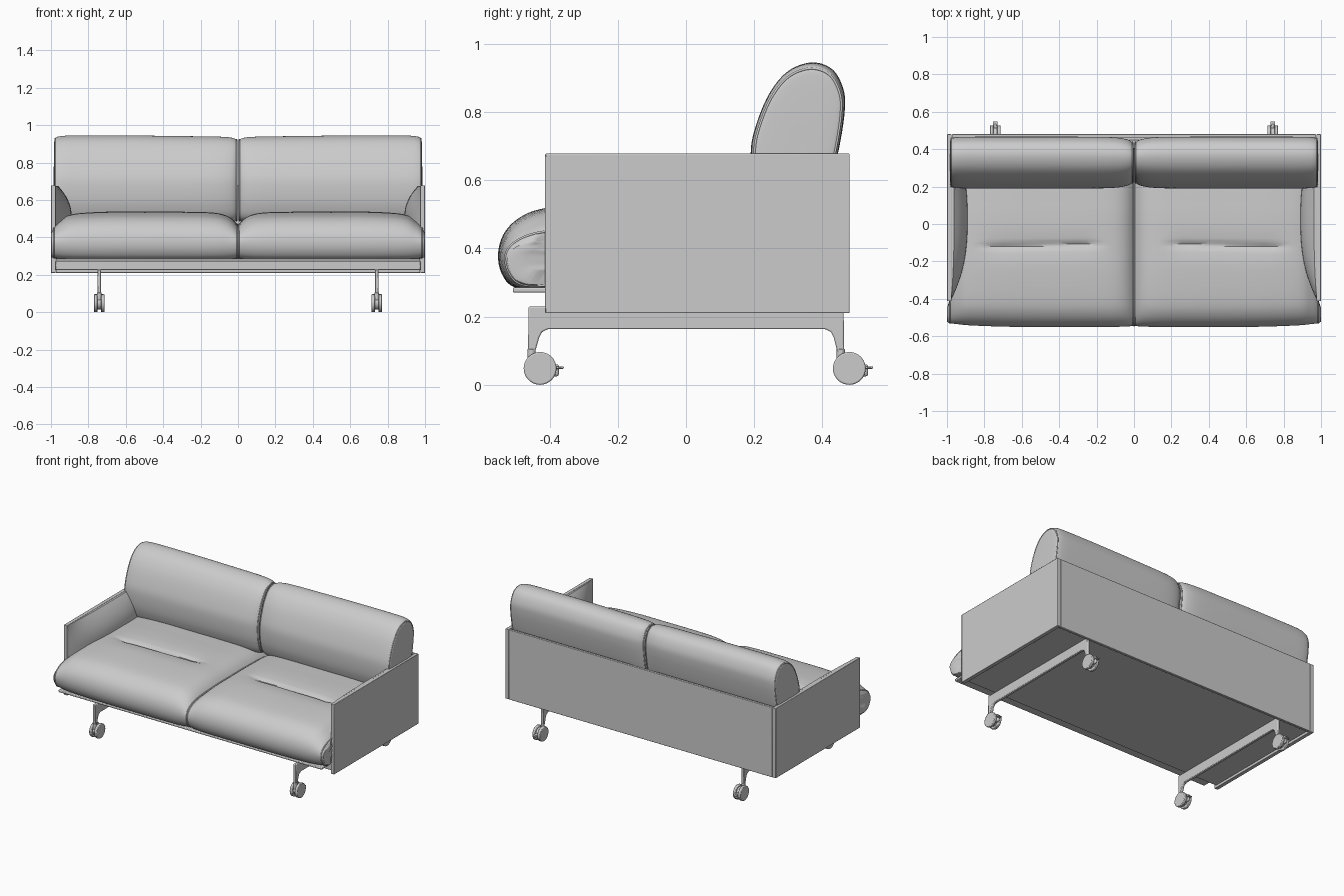
import bpy, bmesh, math
from mathutils import Matrix

if "Cube" in bpy.data.objects:
    bpy.data.objects.remove(bpy.data.objects["Cube"])


def finish(name, bm):
    bmesh.ops.remove_doubles(bm, verts=bm.verts, dist=1e-5)
    bmesh.ops.recalc_face_normals(bm, faces=bm.faces)
    me = bpy.data.meshes.new(name)
    bm.to_mesh(me)
    bm.free()
    ob = bpy.data.objects.new(name, me)
    bpy.context.collection.objects.link(ob)
    return ob


def bevel(ob, width, segments=2):
    m = ob.modifiers.new("bevel", 'BEVEL')
    m.width, m.segments, m.limit_method = width, segments, 'ANGLE'
    return ob


def box(name, lo, hi, r=0.003):
    bm = bmesh.new()
    bmesh.ops.create_cube(bm, size=1)
    for v in bm.verts:
        v.co = [lo[i] + (v.co[i] + 0.5) * (hi[i] - lo[i]) for i in range(3)]
    return bevel(finish(name, bm), r)


def cylinder(name, centre, r, depth, axis='X', r2=None, edge=0.004):
    bm = bmesh.new()
    rot = Matrix.Rotation(math.pi / 2, 4, 'Y') if axis == 'X' else Matrix()
    bmesh.ops.create_cone(bm, cap_ends=True, segments=40, radius1=r, radius2=r2 or r,
                          depth=depth, matrix=Matrix.Translation(centre) @ rot)
    return bevel(finish(name, bm), edge)


def extrude_x(name, profile, x0, x1):
    bm = bmesh.new()
    f = bm.faces.new([bm.verts.new((x0, y, z)) for y, z in profile])
    ex = bmesh.ops.extrude_face_region(bm, geom=[f])['geom']
    bmesh.ops.translate(bm, vec=(x1 - x0, 0, 0), verts=[g for g in ex if isinstance(g, bmesh.types.BMVert)])
    return bevel(finish(name, bm), 0.004)


def spline(pts, n, closed):
    """Catmull-Rom samples through points of any dimension."""
    out, c = [], len(pts)
    get = (lambda i: pts[i % c]) if closed else (lambda i: pts[max(0, min(c - 1, i))])
    for i in range(c if closed else c - 1):
        p = [get(i + k) for k in (-1, 0, 1, 2)]
        for j in range(n):
            t = j / n
            out.append([0.5 * (2 * b + (d - a) * t + (2 * a - 5 * b + 4 * d - e) * t * t
                               + (3 * b - a - 3 * d + e) * t ** 3) for a, b, d, e in zip(*p)])
    return out if closed else out + [list(pts[-1])]


def resample(ring, n):
    ring = ring + [ring[0]]
    lens = [math.dist(a, b) for a, b in zip(ring, ring[1:])]
    step, out, acc, i = sum(lens) / n, [], 0, 0
    for k in range(n):
        while acc + lens[i] < k * step:
            acc += lens[i]
            i += 1
        t = (k * step - acc) / lens[i]
        out.append([a + (b - a) * t for a, b in zip(ring[i], ring[i + 1])])
    return out


def smooth(a, b, t):
    t = max(0, min(1, (t - a) / (b - a)))
    return t * t * (3 - 2 * t)


def cushion(name, profile, stations, centre, rims, sign, low=1.0, shape=None):
    """Loft a side profile across x; each station is (x, y scale, z scale)."""
    prof = resample(spline(profile, 30, True), 150)
    cy, cz = centre

    def ring(st):
        x, sy, sz = st
        pts = []
        for y, z in prof:
            k = sz if z > cz or sy < 0.9 else 1 - (1 - sz) * low
            p = (x, cy + (y - cy) * sy, cz + (z - cz) * k)
            p = shape(*p) if shape else p
            pts.append((sign * p[0], p[1], p[2]))
        return pts

    bm = bmesh.new()
    rows = [[bm.verts.new(p) for p in ring(s)] for s in spline(stations, 4, False)]
    for a, b in zip(rows, rows[1:]):
        for i in range(len(a)):
            j = (i + 1) % len(a)
            bm.faces.new((a[i], a[j], b[j], b[i]))
    finish(name, bm)
    # seam piping around the cushion ends
    for k in rims:
        cu = bpy.data.curves.new(name + "_piping", 'CURVE')
        cu.dimensions, cu.bevel_depth, cu.bevel_resolution = '3D', 0.004, 1
        sp = cu.splines.new('POLY')
        pts = ring(stations[k])
        sp.points.add(len(pts) - 1)
        for q, p in zip(sp.points, pts):
            q.co = (*p, 1)
        sp.use_cyclic_u = True
        bpy.context.collection.objects.link(bpy.data.objects.new(name + "_piping", cu))


def seat_shape(x, y, z):
    # tuck in behind the side panels, and press in the tufted crease
    x = min(x, 1.0 - 0.018 * smooth(-0.45, -0.415, y))
    if z > 0.45:
        w = smooth(0.15, 0.25, x) * (1 - smooth(0.74, 0.84, x))
        d = y + 0.115 + 0.02 * (x - 0.5)
        z -= w * (0.014 * math.exp(-(d / 0.014) ** 2) + 0.008 * math.exp(-(d / 0.06) ** 2))
    return x, y, z


seat_profile = [(-0.4, 0.281), (-0.5, 0.285), (-0.54, 0.325), (-0.551, 0.385), (-0.533, 0.445),
                (-0.485, 0.492), (-0.41, 0.518), (-0.25, 0.534), (-0.1, 0.536), (0.1, 0.536),
                (0.3, 0.52), (0.40, 0.45), (0.40, 0.34), (0.33, 0.285), (0.0, 0.28)]
seat_stations = [(0.002, 0, 0), (0.002, 0.5, 0.3), (0.002, 0.95, 0.5), (0.004, 0.985, 0.62),
                 (0.05, 0.993, 0.85), (0.13, 1, 0.97), (0.3, 1, 1), (0.5, 1, 1), (0.7, 0.995, 1),
                 (0.88, 0.98, 0.93), (0.95, 0.965, 0.75), (0.985, 0.955, 0.58), (0.996, 0.94, 0.48),
                 (1.0, 0.9, 0.4), (1.0, 0.5, 0.2), (1.0, 0, 0)]
back_profile = [(0.2, 0.57), (0.19, 0.68), (0.205, 0.76), (0.245, 0.855), (0.3, 0.92), (0.37, 0.945),
                (0.43, 0.924), (0.462, 0.865), (0.465, 0.8), (0.45, 0.7), (0.43, 0.62),
                (0.4, 0.53), (0.33, 0.47), (0.24, 0.49)]
back_stations = [(0.002, 0, 0), (0.002, 0.5, 0.7), (0.003, 0.7, 0.87), (0.008, 0.78, 0.91),
                 (0.04, 0.9, 0.955), (0.12, 0.98, 0.975), (0.3, 1, 0.985), (0.6, 1, 1), (0.85, 1, 1),
                 (0.93, 0.99, 0.992), (0.965, 0.96, 0.97), (0.978, 0.92, 0.93), (0.983, 0.82, 0.83),
                 (0.985, 0.4, 0.4), (0.985, 0, 0)]

# shell: back panel, base tray and seat board
box("back_panel", (-0.974, 0.462, 0.21), (0.974, 0.48, 0.678))
box("base_tray", (-0.976, -0.40, 0.226), (0.976, 0.463, 0.272))
box("seat_board", (-0.974, -0.508, 0.27), (0.974, 0.45, 0.286), 0.005)

leg_profile = [(-0.462, 0.229), (0.462, 0.229), (0.464, 0.095), (0.444, 0.095), (0.433, 0.14),
               (0.425, 0.155), (0.408, 0.163), (-0.405, 0.163), (-0.422, 0.155), (-0.43, 0.14),
               (-0.443, 0.095), (-0.463, 0.095)]

for side, s in (("left", -1), ("right", 1)):
    cushion(side + "_seat_cushion", seat_profile, seat_stations, (-0.08, 0.36), (3, 11), s, 0.3, seat_shape)
    cushion(side + "_back_cushion", back_profile, back_stations, (0.33, 0.70), (3, 11), s)

    # side panel with its swelling inner pad
    box(side + "_panel", (min(s, s * 0.975), -0.413, 0.21), (max(s, s * 0.975), 0.48, 0.678))
    bm = bmesh.new()
    grid = []
    for i in range(33):
        y = -0.405 + 0.865 * i / 32
        row = []
        for j in range(25):
            z = 0.32 + 0.356 * j / 23
            f = 1 - 0.82 * (max(0, z - 0.52) / 0.155) ** 2
            d = 0.087 * (1 - abs((y - 0.0275) / 0.4325) ** 2.5) * f
            if j == 24:
                z, d = 0.676, 0
            row.append(bm.verts.new((s * (0.977 - max(0, d)), y, z)))
        grid.append(row)
    for a, b in zip(grid, grid[1:]):
        for j in range(24):
            bm.faces.new((a[j], a[j + 1], b[j + 1], b[j]))
    bm.faces.new([r[0] for r in grid])
    bm.faces.new([r[24] for r in grid])
    finish(side + "_arm_pad", bm)

    # sled leg with two twin-wheel casters
    x = s * 0.742
    extrude_x(side + "_leg_frame", leg_profile, x - 0.01, x + 0.01)
    for end, ys in (("front", -0.453), ("rear", 0.454)):
        n = f"{side}_{end}_caster_"
        yc = ys + 0.025
        for k in (-1, 1):
            cylinder(n + "wheel", (x + k * 0.0185, yc, 0.048), 0.048, 0.019)
        cylinder(n + "body", (x, yc, 0.05), 0.036, 0.024)
        cylinder(n + "stem", (x, ys, 0.085), 0.012, 0.04, 'Z', edge=0.002)
        box(n + "hood", (x - 0.008, yc + 0.02, 0.025), (x + 0.008, yc + 0.055, 0.06), 0.006)
        box(n + "lever", (x - 0.013, yc + 0.045, 0.047), (x + 0.013, yc + 0.07, 0.054), 0.003)

# smooth shading with crisp edges
meshes = [o for o in bpy.context.collection.objects if o.type == 'MESH']
for o in meshes:
    o.select_set(True)
bpy.context.view_layer.objects.active = meshes[0]
bpy.ops.object.shade_smooth_by_angle(angle=math.radians(40))
